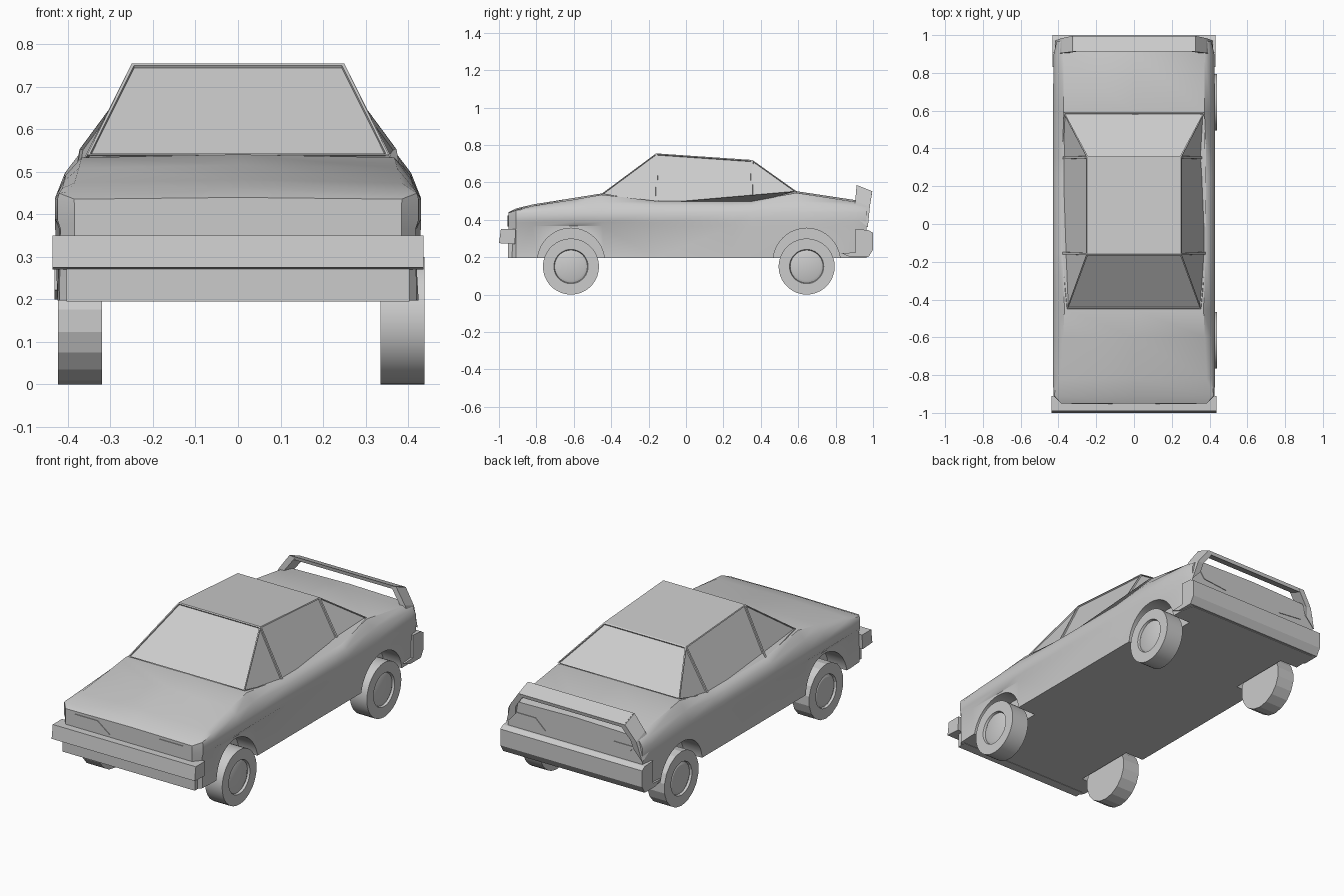
import bpy, bmesh, math
from mathutils import Matrix, Vector

if "Cube" in bpy.data.objects:
    bpy.data.objects.remove(bpy.data.objects["Cube"])


def make(name, bm, smooth=None):
    bmesh.ops.recalc_face_normals(bm, faces=bm.faces[:])
    me = bpy.data.meshes.new(name)
    bm.to_mesh(me)
    bm.free()
    ob = bpy.data.objects.new(name, me)
    bpy.context.collection.objects.link(ob)
    if smooth:
        shade(ob, smooth)
    return ob


def activate(ob):
    bpy.ops.object.select_all(action='DESELECT')
    ob.select_set(True)
    bpy.context.view_layer.objects.active = ob


def shade(ob, deg):
    activate(ob)
    bpy.ops.object.shade_smooth_by_angle(angle=math.radians(deg))


def loft(rings, bm=None):
    """Skin closed rings of equal length and cap both ends."""
    bm = bm or bmesh.new()
    vs = [[bm.verts.new(p) for p in r] for r in rings]
    n = len(rings[0])
    for a, b in zip(vs, vs[1:]):
        for i in range(n):
            j = (i + 1) % n
            bm.faces.new((a[i], a[j], b[j], b[i]))
    bm.faces.new(vs[0])
    bm.faces.new(vs[-1])
    return bm


def cylinder(bm, r, x0, x1, y, z, sides, turn=0.0):
    m = (Matrix.Translation(((x0 + x1) / 2, y, z)) @ Matrix.Rotation(math.pi / 2, 4, 'Y')
         @ Matrix.Rotation(turn, 4, 'Z'))
    bmesh.ops.create_cone(bm, cap_ends=True, segments=sides, radius1=r, radius2=r,
                          depth=abs(x1 - x0), matrix=m)


AXLES = (-0.615, 0.645)

# Body shell: y, sill width, lower/upper crease width, shoulder height, deck edge x/z, centre z
stations = [
    (-0.95, .385, .385, .385, .425, .375, .436, .440),
    (-0.91, .420, .418, .425, .435, .405, .453, .460),
    (-0.82, .425, .415, .430, .437, .385, .474, .482),
    (-0.60, .425, .412, .430, .440, .375, .508, .517),
    (-0.45, .425, .414, .430, .440, .368, .534, .541),
    (-0.155, .425, .421, .430, .440, .380, .500, .500),
    (0.25, .425, .430, .430, .440, .380, .500, .500),
    (0.35, .425, .430, .430, .440, .380, .500, .500),
    (0.59, .425, .430, .430, .440, .372, .544, .553),
    (0.90, .420, .425, .425, .440, .375, .497, .506),
    (0.965, .405, .410, .410, .435, .365, .488, .496),
]
rings = []
for y, wb, wl, wu, zs, we, ze, zc in stations:
    half = [(wb, .197), (wl, .366), (wu, .388), (wu, zs), ((wu + we) / 2 + .006, (zs + ze) / 2 + .006),
            (we, ze)]
    rings.append([(x, y, z) for x, z in half] + [(0, y, zc)]
                 + [(-x, y, z) for x, z in reversed(half)])
body = make("body", loft(rings))

# Wheel arches cut from the body
bm = bmesh.new()
for y in AXLES:
    for s in (-1, 1):
        cylinder(bm, .18, s * .312, s * .55, y, .175, 40)
cutter = make("arch_cutter", bm)
cutter.hide_render = True
mod = body.modifiers.new("arches", 'BOOLEAN')
mod.operation = 'DIFFERENCE'
mod.solver = 'EXACT'
mod.object = cutter
activate(body)
bpy.ops.object.modifier_apply(modifier="arches")
bpy.data.objects.remove(cutter, do_unlink=True)
shade(body, 38)

# Cabin with recessed panes
bm = bmesh.new()
pts = dict(A=(.25, -.16, .755), B=(.25, .355, .72), C=(.355, -.45, .54),
           D=(.373, .59, .553), E=(.384, -.155, .488), F=(.384, .35, .488))
R = {k: bm.verts.new(p) for k, p in pts.items()}
L = {k: bm.verts.new((-x, y, z)) for k, (x, y, z) in pts.items()}
bm.faces.new((R['A'], R['B'], L['B'], L['A']))
panes = [bm.faces.new((L['A'], L['C'], R['C'], R['A'])),
         bm.faces.new((R['B'], R['D'], L['D'], L['B']))]
for s in (R, L):
    for tri in ("ACE", "AEFB", "BFD"):
        panes.append(bm.faces.new([s[k] for k in tri]))
bm.faces.new([R[k] for k in "CEFD"] + [L[k] for k in "DFEC"])
bmesh.ops.recalc_face_normals(bm, faces=bm.faces[:])
bmesh.ops.inset_individual(bm, faces=panes, thickness=.009, depth=0)
bmesh.ops.inset_individual(bm, faces=panes, thickness=.001, depth=-.007)
make("cabin", bm)


def bar(name, profile, half):
    """Extrude a (y, z) profile across the car."""
    return make(name, loft([[(x, y, z) for y, z in profile] for x in (-half, half)]))


# Bumpers
front = [(-1, .275), (-.99, .35), (-.91, .35), (-.915, .27)]
bumper = bar("front_bumper", front, .436)
bar("front_skirt", [(-.952, .195), (-.952, .28), (-.90, .28), (-.90, .195)], .403)
bar("rear_bumper", [(.905, .30), (.905, .35), (.975, .345), (1, .33), (1, .24), (.975, .2),
                    (.88, .2), (.83, .222), (.905, .225)], .432)

# Rear wing: bar and two leaning posts
bar("wing_bar", [(.912, .586), (.996, .553), (.992, .534), (.916, .566)], .32)
for side, s in (("left", -1), ("right", 1)):
    base = [(s * .422, .90, .42), (s * .415, .972, .36), (s * .36, .972, .42), (s * .36, .90, .47)]
    mid = [(s * .385, .905, .50), (s * .385, .983, .47), (s * .35, .983, .47), (s * .35, .905, .50)]
    top = [(s * .325, .912, .586), (s * .325, .996, .553), (s * .295, .995, .545), (s * .295, .914, .575)]
    make("wing_post_" + side, loft([base, mid, top]))

# Lamps as thin panels on nose and tail
lamps = {"headlight": ([(.33, .422), (.19, .422), (.115, .365), (.285, .385)], -.9535, -.945),
         "taillight": ([(.36, .43), (.24, .43), (.18, .375), (.33, .39)], .9685, .96)}
for name, (poly, y0, y1) in lamps.items():
    for side, s in (("left", -1), ("right", 1)):
        make(name + "_" + side, loft([[(s * x, y, z) for x, z in poly] for y in (y0, y1)]))

# Wheels: faceted on the left, round on the right, with a recessed ring in the outer face
for y, end in zip(AXLES, ("front", "rear")):
    for side, x0, x1, sides in (("left", -.32, -.424, 18), ("right", .335, .439, 36)):
        bm = bmesh.new()
        cylinder(bm, .15, x0, x1, y, .15, sides, math.pi / 2)
        out = math.copysign(1, x1)
        bm.normal_update()
        cap = [f for f in bm.faces if f.normal.x * out > .9]
        for t, d in ((.058, 0), (.004, -.012), (.014, .006)):
            bmesh.ops.inset_region(bm, faces=cap, thickness=t, depth=d, use_even_offset=True)
        make(f"{end}_wheel_{side}", bm, 15 if sides == 18 else 30)
